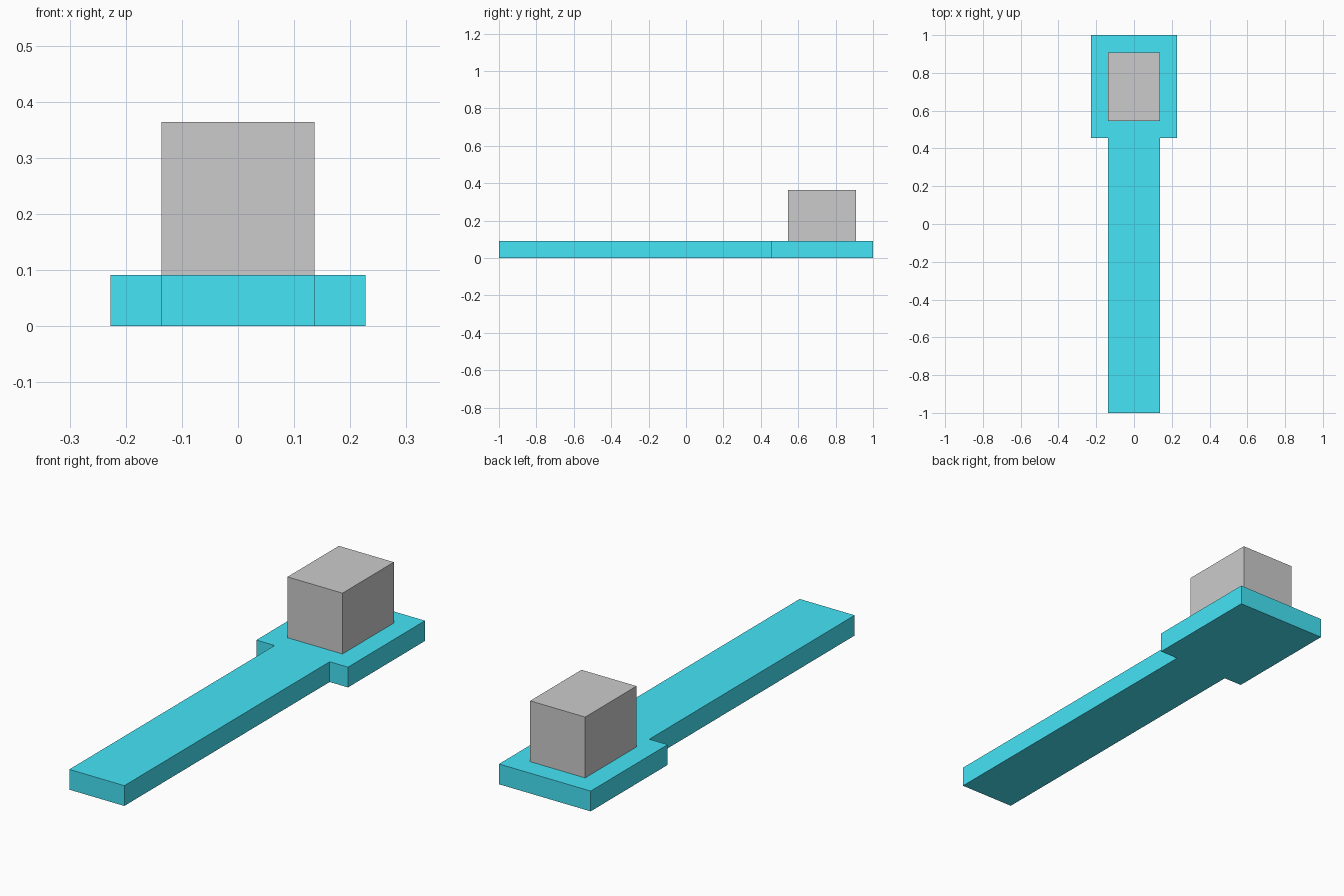
import bpy, bmesh

if "Cube" in bpy.data.objects:
    bpy.data.objects.remove(bpy.data.objects["Cube"])

U = 2 / 11  # the model is laid out on an 11-step length


def extruded(name, outline, z0, z1):
    """Flat-faced prism from a closed 2D outline."""
    bm = bmesh.new()
    face = bm.faces.new([bm.verts.new((x, y, z0)) for x, y in outline])
    top = bmesh.ops.extrude_face_region(bm, geom=[face])["geom"]
    verts = [v for v in top if isinstance(v, bmesh.types.BMVert)]
    bmesh.ops.translate(bm, verts=verts, vec=(0, 0, z1 - z0))
    bmesh.ops.recalc_face_normals(bm, faces=bm.faces)
    mesh = bpy.data.meshes.new(name)
    bm.to_mesh(mesh)
    bm.free()
    obj = bpy.data.objects.new(name, mesh)
    bpy.context.collection.objects.link(obj)
    return obj


def mirrored(half):
    """Close a right-hand half outline across x = 0."""
    return half + [(-x, y) for x, y in reversed(half)]


# base plate: narrow handle widening into a rectangular head
narrow, wide, step_y, thick = 0.75 * U, 1.25 * U, 2.5 * U, 0.5 * U
plate = extruded("base_plate", mirrored(
    [(narrow, -1), (narrow, step_y), (wide, step_y), (wide, 1)]), 0, thick)
teal = bpy.data.materials.new("teal")
teal.diffuse_color = (0.06, 0.78, 0.92, 1)
teal.use_nodes = True
teal.node_tree.nodes["Principled BSDF"].inputs["Base Color"].default_value = teal.diffuse_color
plate.data.materials.append(teal)

# block standing on the head
extruded("block", mirrored([(narrow, 3 * U), (narrow, 5 * U)]), thick, 2 * U)
